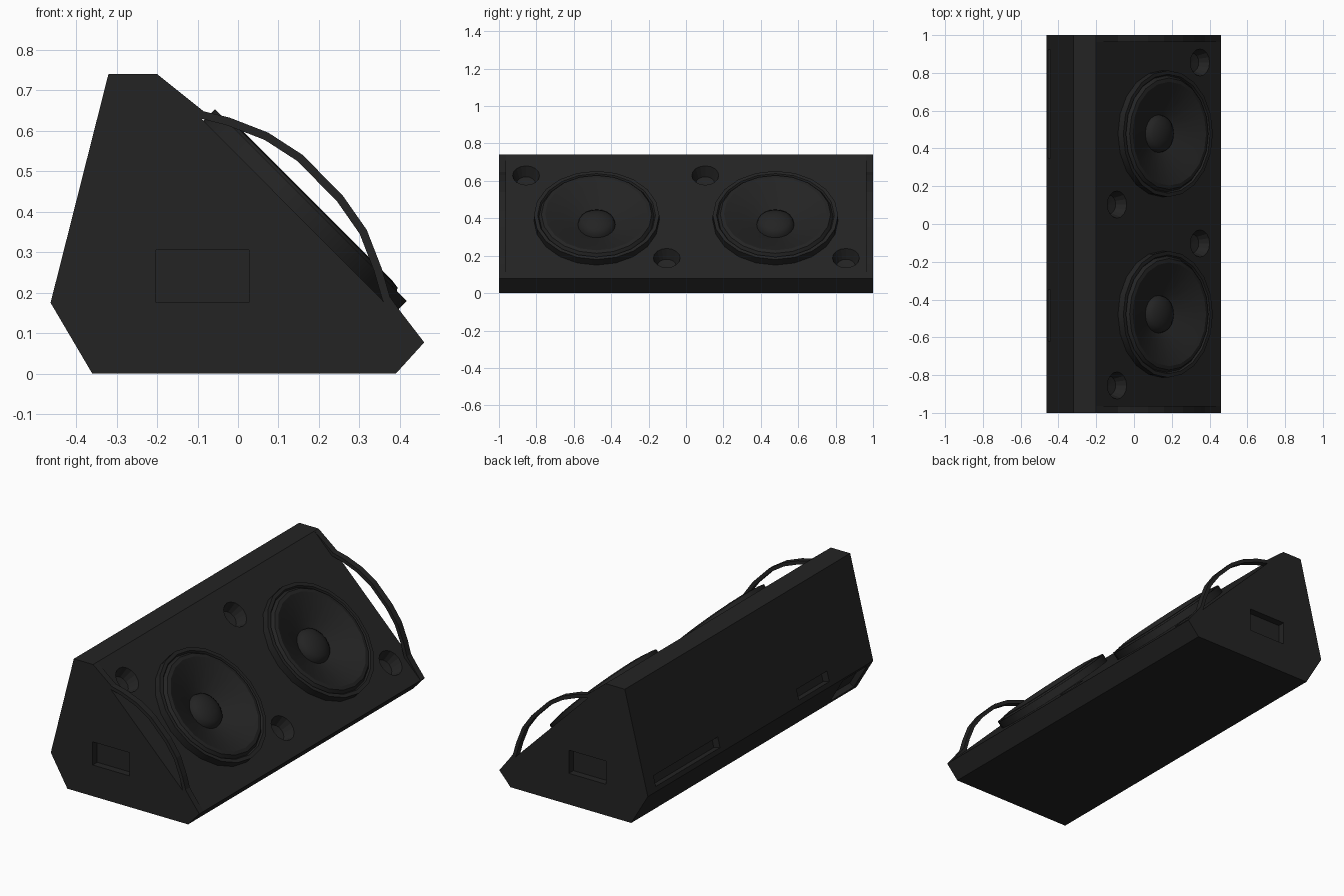
import bpy, bmesh, math
from mathutils import Matrix, Vector

if "Cube" in bpy.data.objects:
    bpy.data.objects.remove(bpy.data.objects["Cube"])

mat = bpy.data.materials.new("charcoal_black")
mat.diffuse_color = (0.017, 0.017, 0.017, 1)
mat.use_nodes = True
mat.node_tree.nodes["Principled BSDF"].inputs["Base Color"].default_value = mat.diffuse_color


def finish(bm, name, smooth=None):
    bmesh.ops.recalc_face_normals(bm, faces=bm.faces)
    me = bpy.data.meshes.new(name)
    bm.to_mesh(me)
    bm.free()
    me.materials.append(mat)
    ob = bpy.data.objects.new(name, me)
    bpy.context.collection.objects.link(ob)
    bpy.ops.object.select_all(action='DESELECT')
    ob.select_set(True)
    bpy.context.view_layer.objects.active = ob
    if smooth:
        bpy.ops.object.shade_smooth_by_angle(angle=math.radians(smooth))
    return ob


def frame(x, y, z, nx, nz):
    """Local frame: X runs along the cabinet, Z points along the normal."""
    n = Vector((nx, 0, nz)).normalized()
    a = Vector((0, 1, 0))
    b = n.cross(a)
    m = Matrix((a, b, n)).transposed().to_4x4()
    m.translation = (x, y, z)
    return m


def lathe(bm, profile, m, n):
    """Revolve (radius, height) points; radius 0 makes a pole."""
    rings = []
    for r, h in profile:
        if r == 0:
            rings.append([bm.verts.new(m @ Vector((0, 0, h)))] * n)
        else:
            rings.append([bm.verts.new(m @ Vector((r * math.cos(2 * math.pi * i / n),
                          r * math.sin(2 * math.pi * i / n), h))) for i in range(n)])
    for p, q in zip(rings, rings[1:]):
        for i in range(n):
            j = (i + 1) % n
            vs = list(dict.fromkeys((p[i], p[j], q[j], q[i])))
            bm.faces.new(vs)


def box(bm, m, sx, sy, sz):
    bmesh.ops.create_cube(bm, size=1, matrix=m @ Matrix.Diagonal((sx, sy, sz, 1)))


# Wedge cabinet
bm = bmesh.new()
outline = [(-.36, 0), (.39, 0), (.46, .077), (-.20, .74), (-.32, .74), (-.463, .175)]
base = bm.faces.new([bm.verts.new((x, -1, z)) for x, z in outline])
ext = bmesh.ops.extrude_face_region(bm, geom=[base])
bmesh.ops.translate(bm, vec=(0, 2, 0), verts=[v for v in ext['geom'] if isinstance(v, bmesh.types.BMVert)])
cabinet = finish(bm, "cabinet")

# Cutters: driver openings, ports, side pockets, back slots, corner recess
bm = bmesh.new()
drivers = [-.478, .478]
for y in drivers:
    lathe(bm, [(0, .05), (.30, .05), (.30, -.12), (0, -.12)], frame(.152, y, .388, 1, 1), 20)
for x, y, z in [(-.09, -.855, .629), (.35, -.103, .188), (-.09, .103, .629), (.35, .855, .188)]:
    lathe(bm, [(0, .02), (.076, .02), (.072, 0), (.05, -.06), (0, -.065)], frame(x, y, z, 1, 1), 16)
for s in (-1, 1):
    box(bm, Matrix.Translation((-.0875, s, .24)), .23, .08, .13)


def on_edge(p, q, t):
    return p[0] + (q[0] - p[0]) * t, p[1] + (q[1] - p[1]) * t


low, high, foot = (-.463, .175), (-.32, .74), (-.36, 0)
bx, bz = on_edge(low, high, .095)
for y0, y1 in [(.35, .92), (-.62, -.35)]:
    box(bm, frame(bx, (y0 + y1) / 2, bz, -.565, .143), y1 - y0, .058, .08)
cx, cz = on_edge(low, foot, .5)
box(bm, frame(cx, -.855, cz, -.175, -.103), .21, .16, .06)
cutter = finish(bm, "recess_cutter")
cutter.hide_render = True

mod = cabinet.modifiers.new("recesses", 'BOOLEAN')
mod.operation = 'DIFFERENCE'
mod.solver = 'EXACT'
mod.object = cutter
bpy.context.view_layer.objects.active = cabinet
bpy.ops.object.modifier_apply(modifier=mod.name)
bpy.data.objects.remove(cutter)
cabinet.select_set(True)
bpy.context.view_layer.objects.active = cabinet

# Drivers: rim, surround roll, cone and dust cap
for i, y in enumerate(drivers):
    m = frame(.152, y, .388, 1, 1)
    bm = bmesh.new()
    lathe(bm, [(.335, -.01), (.335, .04), (.315, .04), (.308, .03), (.295, .047),
               (.275, .05), (.255, .042), (.12, -.02), (.10, -.03)], m, 20)
    finish(bm, "speaker_cone_%d" % (i + 1), 30)
    bm = bmesh.new()
    lathe(bm, [(.102, -.035), (.095, -.012), (.075, .004), (.04, .016), (0, .02)], m, 20)
    finish(bm, "dust_cap_%d" % (i + 1), 40)

# Bowed carry bars along both ends of the sloping baffle
path = [(-.20, .74), (-.085, .648), (-.02, .632), (.075, .595), (.16, .54), (.26, .438),
        (.318, .355), (.355, .26), (.375, .19), (.40, .155), (.46, .077)]
for side, y0, y1 in [("near", -1, -.963), ("far", .963, 1)]:
    bm = bmesh.new()
    rows = []
    for k, (x, z) in enumerate(path):
        a, b = path[max(k - 1, 0)], path[min(k + 1, len(path) - 1)]
        t = Vector((b[0] - a[0], b[1] - a[1])).normalized()
        ix, iz = x + t.y * .02, z - t.x * .02
        rows.append([bm.verts.new(c) for c in ((x, y0, z), (x, y1, z), (ix, y1, iz), (ix, y0, iz))])
    for p, q in zip(rows, rows[1:]):
        for i in range(4):
            j = (i + 1) % 4
            bm.faces.new((p[i], p[j], q[j], q[i]))
    bm.faces.new(rows[0])
    bm.faces.new(rows[-1])
    finish(bm, "carry_bar_" + side)
